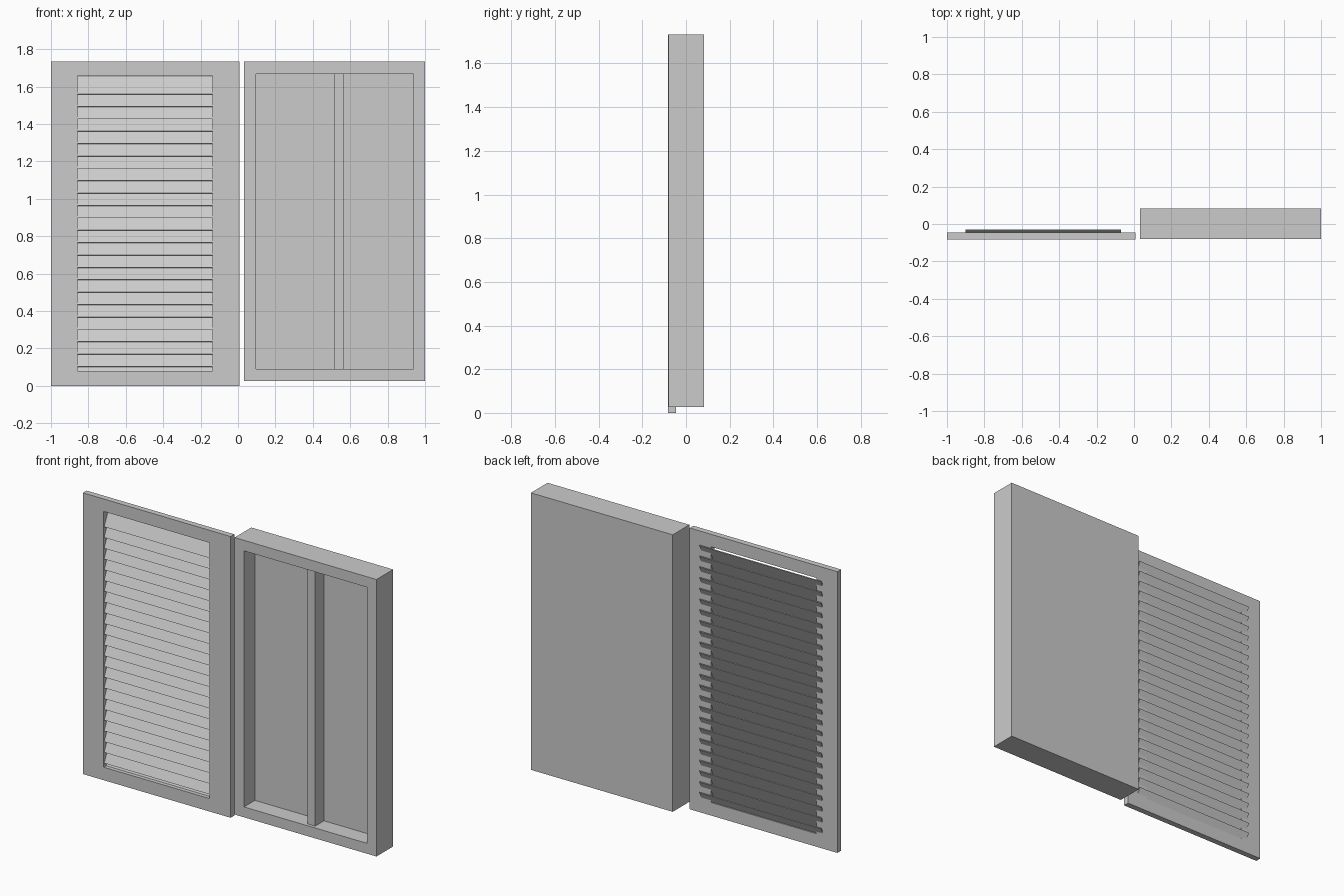
import bpy
import bmesh
from mathutils import Vector

old = bpy.data.objects.get("Cube")
if old:
    bpy.data.objects.remove(old, do_unlink=True)

# One flat grey for everything
grey = bpy.data.materials.new("plain grey")
grey.use_nodes = True
colour = (0.6, 0.6, 0.6, 1)
grey.diffuse_color = colour
grey.node_tree.nodes["Principled BSDF"].inputs["Base Color"].default_value = colour


def finish(name, bm):
    bmesh.ops.recalc_face_normals(bm, faces=bm.faces)
    mesh = bpy.data.meshes.new(name)
    bm.to_mesh(mesh)
    bm.free()
    mesh.materials.append(grey)
    obj = bpy.data.objects.new(name, mesh)
    bpy.context.collection.objects.link(obj)
    return obj


def box(name, x, y, z):
    bm = bmesh.new()
    bmesh.ops.create_cube(bm, size=1)
    for v in bm.verts:
        v.co = [r[0] if c < 0 else r[1] for c, r in zip(v.co, (x, y, z))]
    return finish(name, bm)


def ring(x, z, y):
    return [(x[0], y, z[0]), (x[1], y, z[0]), (x[1], y, z[1]), (x[0], y, z[1])]


def shell(name, loops, closed):
    """Join rectangular loops in order; close into a tube or cap both ends."""
    bm = bmesh.new()
    rows = [[bm.verts.new(p) for p in loop] for loop in loops]
    pairs = list(zip(rows, rows[1:]))
    if closed:
        pairs.append((rows[-1], rows[0]))
    else:
        bm.faces.new(rows[0])
        bm.faces.new(rows[-1])
    for a, b in pairs:
        for i in range(4):
            j = (i + 1) % 4
            bm.faces.new((a[i], a[j], b[j], b[i]))
    return finish(name, bm)


# Door frame with a through opening
door_x, door_z = (-1, 0.007), (0, 1.733)
hole_x, hole_z = (-0.858, -0.137), (0.08, 1.656)
front, back = -0.082, -0.046
shell("door_frame", [ring(door_x, door_z, front), ring(door_x, door_z, back),
                     ring(hole_x, hole_z, back), ring(hole_x, hole_z, front)], True)

# Tilted slats, low edge at the front, ends set into the frame
low, high, thick = Vector((0, -0.078, 0)), Vector((0, -0.034, 0.093)), 0.005
along = (high - low).normalized()
across = Vector((0, along.z, -along.y)) * thick
profile = [low, high, high + across, low + across]
for k in range(24):
    lift = Vector((0, 0, 1.56 - 0.0662 * k))
    bm = bmesh.new()
    ends = [[bm.verts.new(p + lift + Vector((x, 0, 0))) for p in profile]
            for x in (-0.9, -0.07)]
    bm.faces.new(ends[0])
    bm.faces.new(ends[1])
    for i in range(4):
        j = (i + 1) % 4
        bm.faces.new((ends[0][i], ends[0][j], ends[1][j], ends[1][i]))
    finish(f"slat_{k + 1}", bm)

# Cabinet body, open at the front with a solid back
body_x, body_z = (0.033, 1), (0.026, 1.733)
bay_x, bay_z = (0.097, 0.937), (0.09, 1.668)
floor_y = 0.026
shell("cabinet_body", [ring(body_x, body_z, 0.082), ring(body_x, body_z, -0.08),
                       ring(bay_x, bay_z, -0.08), ring(bay_x, bay_z, floor_y)], False)

# Upright divider, set back a little from the front
box("divider", (0.515, 0.568), (-0.06, floor_y), bay_z)
